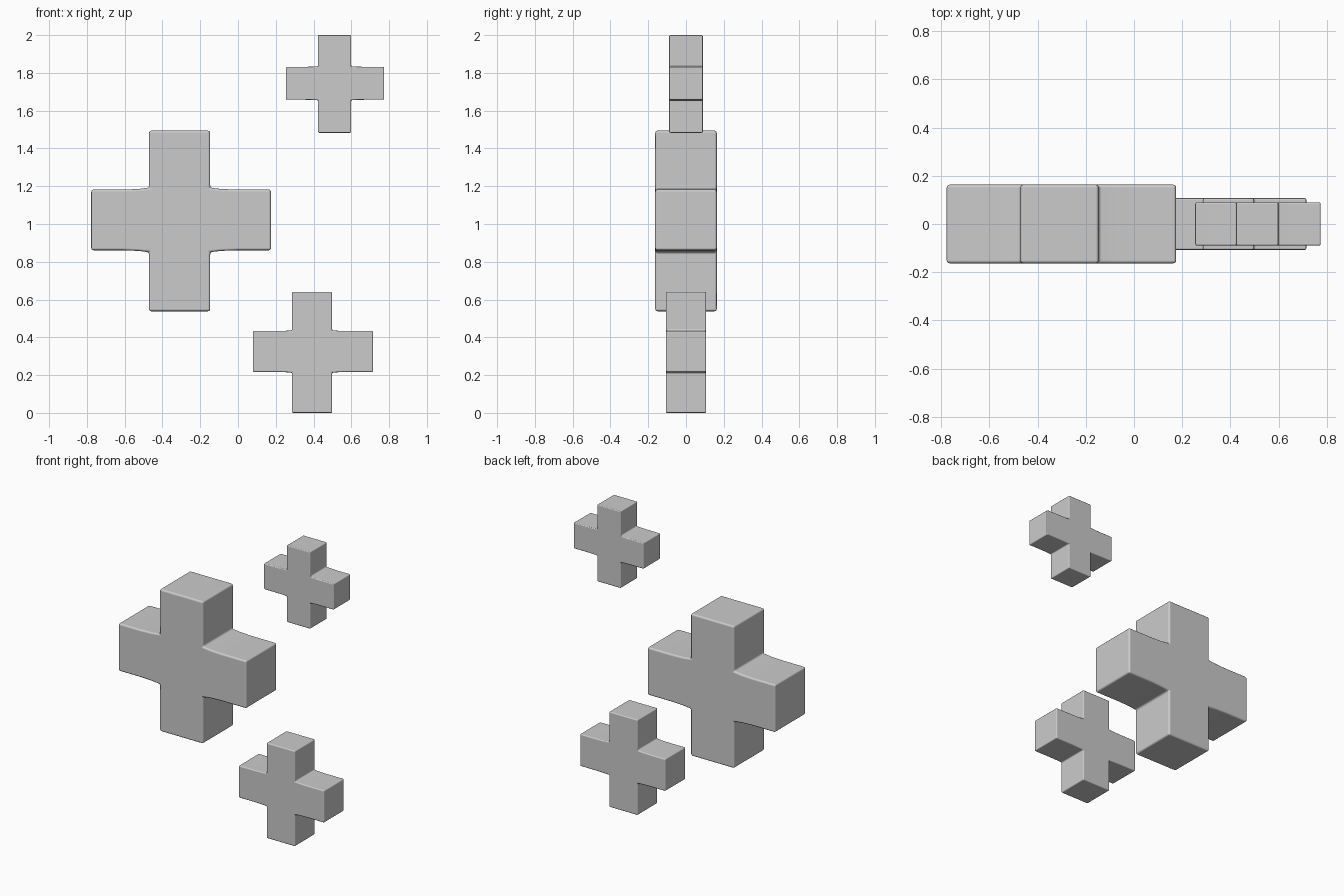
import bpy, bmesh

if "Cube" in bpy.data.objects:
    bpy.data.objects.remove(bpy.data.objects["Cube"])


def make_cross(name, x_span, z_span, post, bar, depth, flare, bevel):
    """Extruded plus shape: post = x limits of upright, bar = z limits of crosspiece."""
    x0, x1 = x_span
    z0, z1 = z_span
    a, b = post
    c, d = bar
    t = 0.45 * (a - x0)  # length over which the crosspiece swells into the upright
    s = t * 0.4
    outline = [
        (a, z0), (b, z0),
        (b, c - flare), (b + s, c - flare * 0.35), (b + t, c), (x1, c),
        (x1, d), (b + t, d), (b + s, d + flare * 0.35), (b, d + flare),
        (b, z1), (a, z1),
        (a, d + flare), (a - s, d + flare * 0.35), (a - t, d), (x0, d),
        (x0, c), (a - t, c), (a - s, c - flare * 0.35), (a, c - flare),
    ]
    bm = bmesh.new()
    face = bm.faces.new([bm.verts.new((x, -depth, z)) for x, z in outline])
    result = bmesh.ops.extrude_face_region(bm, geom=[face], use_keep_orig=True)
    moved = [v for v in result["geom"] if isinstance(v, bmesh.types.BMVert)]
    bmesh.ops.translate(bm, verts=moved, vec=(0, 2 * depth, 0))
    bmesh.ops.recalc_face_normals(bm, faces=bm.faces)
    mesh = bpy.data.meshes.new(name)
    bm.to_mesh(mesh)
    bm.free()
    mesh.shade_smooth()
    obj = bpy.data.objects.new(name, mesh)
    bpy.context.collection.objects.link(obj)

    # Softly rounded edges
    mod = obj.modifiers.new("rounded_edges", "BEVEL")
    mod.width = bevel
    mod.segments = 3
    mod.limit_method = "ANGLE"
    mod.angle_limit = 0.9
    mod.harden_normals = True
    return obj


# Large cross on the left
make_cross("large_cross", (-0.777, 0.175), (0.538, 1.494),
           (-0.471, -0.147), (0.861, 1.182), 0.163, 0.010, 0.012)

# Medium cross at lower right
make_cross("medium_cross", (0.079, 0.715), (0.0, 0.641),
           (0.286, 0.498), (0.217, 0.433), 0.107, 0.004, 0.007)

# Small cross at upper right
make_cross("small_cross", (0.254, 0.774), (1.483, 2.0),
           (0.424, 0.599), (1.658, 1.832), 0.089, 0.003, 0.006)
